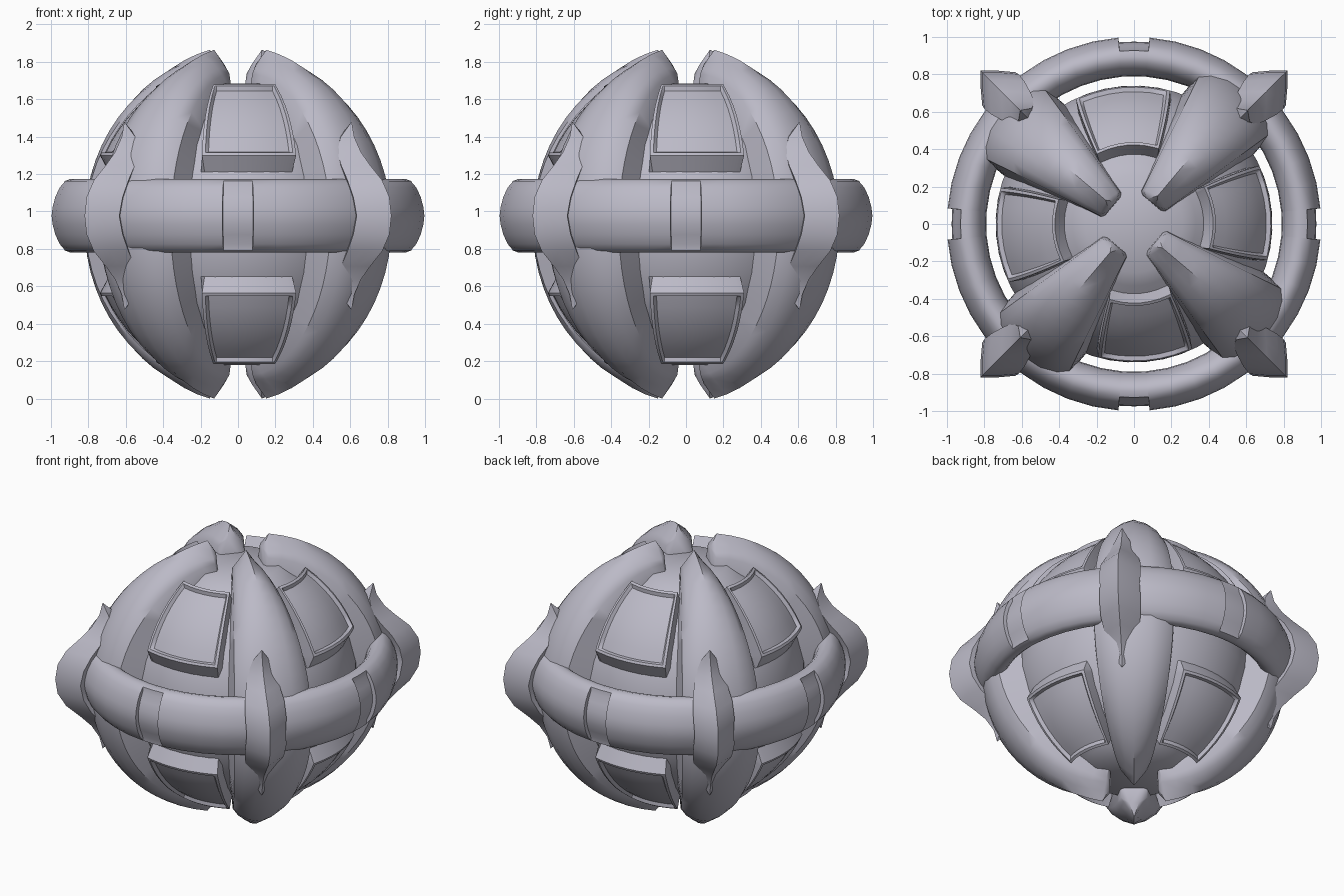
import bpy, bmesh
from math import sin, cos, pi, radians
from mathutils import Vector, Matrix

cube = bpy.data.objects.get("Cube")
if cube:
    bpy.data.objects.remove(cube)

CORE_Z = 0.932      # centre height of core, claws and panels
BAND_Z = 0.977      # centre height of band and clasps
TWIST = 4.9         # degrees the core is turned against the band

metal = bpy.data.materials.new("lavender grey metal")
metal.use_nodes = True
metal.diffuse_color = (0.5, 0.49, 0.57, 1)
metal.node_tree.nodes["Principled BSDF"].inputs["Base Color"].default_value = metal.diffuse_color


def finish(bm, name, angle, z):
    """Turn a bmesh into a smooth shaded object rotated about the vertical."""
    bmesh.ops.remove_doubles(bm, verts=bm.verts, dist=0.0001)
    bmesh.ops.recalc_face_normals(bm, faces=bm.faces)
    mesh = bpy.data.meshes.new(name)
    bm.to_mesh(mesh)
    bm.free()
    mesh.materials.append(metal)
    obj = bpy.data.objects.new(name, mesh)
    bpy.context.collection.objects.link(obj)
    obj.matrix_world = Matrix.Translation((0, 0, z)) @ Matrix.Rotation(radians(angle), 4, "Z")
    bpy.ops.object.select_all(action="DESELECT")
    obj.select_set(True)
    bpy.context.view_layer.objects.active = obj
    bpy.ops.object.shade_smooth_by_angle(angle=radians(38))


def skin(rows, wrap_row=False, wrap_all=False):
    """Bridge rows of points into a quad surface."""
    bm = bmesh.new()
    grid = [[bm.verts.new(p) for p in row] for row in rows]
    pairs = list(zip(grid, grid[1:]))
    if wrap_all:
        pairs.append((grid[-1], grid[0]))
    for a, b in pairs:
        n = len(a)
        for i in range(n if wrap_row else n - 1):
            j = (i + 1) % n
            bm.faces.new((a[i], a[j], b[j], b[i]))
    return bm, grid


def polar(radius, lat, offset=0):
    """Point in the x-z plane at a latitude, pushed sideways along y."""
    return Vector((radius * cos(lat), offset, radius * sin(lat)))


# Core: turned ball with flat poles
half = [(0.0, 0.752), (0.26, 0.752), (0.33, 0.7), (0.42, 0.645), (0.53, 0.55),
        (0.63, 0.42), (0.7, 0.26), (0.74, 0.1)]
outline = half + [(r, -z) for r, z in reversed(half)]
STEPS = 48
rows = [[(r * cos(2 * pi * i / STEPS), r * sin(2 * pi * i / STEPS), z) for i in range(STEPS)]
        for r, z in outline]
bm, grid = skin(rows, wrap_row=True)
finish(bm, "core", TWIST, CORE_Z)


# Raised framed panels on both halves of the core, standing prouder near the pole
def panel(name, angle, side):
    edges = [0.88, 0.93, 1.0, 1.1]
    inner = [-0.6, -0.3, 0, 0.3, 0.6]
    spread = [-e for e in reversed(edges)] + inner + edges
    rows = []
    for v in spread:
        row = []
        reach = -1.32 if v < -1.05 else min(v, 1.05)
        lat = radians(43.5 + 17 * reach)
        for u in spread:
            e = max(abs(u), abs(v))
            radius = 0.73 if e > 1.05 else (0.842 if e > 0.9 else 0.82) + 0.017 * v
            az = radians(u * (21.5 + 1.5 * v))
            p = polar(radius, lat)
            row.append((p.x * cos(az), p.x * sin(az), p.z * side))
        rows.append(row)
    bm, grid = skin(rows)
    finish(bm, name, angle, CORE_Z)


# Claws: tapered ribs from pole to pole, rounded in the middle, ridged at the ends
def claw(name, angle):
    arch = [(-1, 0.70), (-1, 0.855), (-0.8, 0.905), (-0.45, 0.94), (0, 0.953)]
    arch += [(-t, r) for t, r in reversed(arch[:-1])]
    limit, count = 78, 28
    rows = []
    for k in range(count + 1):
        s = -1 + 2 * k / count
        lat = radians(limit * s)
        width = 0.04 + 0.21 * cos(lat)
        ridge = s ** 6
        row = []
        for t, r in arch:
            roof = 0.953 - 0.13 * abs(t)
            row.append(polar(r if r < 0.8 else r + (roof - r) * ridge, lat, t * width))
        rows.append(row)
    bm, grid = skin(rows, wrap_row=True)
    # chisel ends facing the pole
    for ring, side in ((grid[0], -1), (grid[-1], 1)):
        tips = [bm.verts.new((0.15, y, side * 0.855)) for y in (-0.03, 0.03)]
        middle = len(ring) // 2
        for i, (a, b) in enumerate(zip(ring, ring[1:])):
            bm.faces.new((a, b, tips[0] if i < middle else tips[1]))
        bm.faces.new((ring[middle], tips[1], tips[0]))
        bm.faces.new((ring[0], tips[0], tips[1], ring[-1]))
    finish(bm, name, angle, CORE_Z)


# Clasps: leaf shaped hooks gripping the band at the diagonals
def clasp(name, angle):
    leaf = [(0, 1.16, 0.125), (0.1, 1.145, 0.13), (0.19, 1.09, 0.125), (0.27, 1.0, 0.105),
            (0.34, 0.93, 0.085), (0.42, 0.88, 0.05), (0.5, 0.86, 0.002)]
    stations = [(-z, r, w) for z, r, w in reversed(leaf[1:])] + leaf
    rows = []
    for z, r, w in stations:
        side = [(r - 0.5 * w, 0.5 * w, z), (r - 1.1 * w, w, z)]
        rows.append([(r, 0, z)] + side + [(r - 2.3 * w, 0, z)]
                    + [(x, -y, h) for x, y, h in reversed(side)])
    bm, grid = skin(rows, wrap_row=True)
    bm.faces.new(grid[0])
    bm.faces.new(grid[-1])
    finish(bm, name, angle, BAND_Z)


# Band: rounded hoop with a shallow window cut in its outer face at each quarter
def band():
    def section(az, recessed):
        pts = []
        for i in range(20):
            cx, cz = cos(2 * pi * i / 20), sin(2 * pi * i / 20)
            r = 0.895 + 0.105 * cx
            if recessed and cx > 0.5:
                r -= 0.025
            z = 0.197 * abs(cz) ** (1.25 if cx > 0 else 0.9) * (1 if cz > 0 else -1)
            pts.append((r * cos(az), r * sin(az), z))
        return pts

    rows = []
    notch = 4.8
    for quarter in range(4):
        base = 90 * quarter
        for a in (-notch + 0.05, 0, notch - 0.05):
            rows.append(section(radians(base + a), True))
        for k in range(11):
            a = notch + (90 - 2 * notch) * k / 10
            rows.append(section(radians(base + a), False))
    bm, grid = skin(rows, wrap_row=True, wrap_all=True)
    finish(bm, "band", 0, BAND_Z)


band()
for n, place in enumerate(("left", "back", "right", "front")):
    panel(place + "_upper_panel", 90 * n + TWIST, 1)
    panel(place + "_lower_panel", 90 * n + TWIST, -1)
for n, place in enumerate(("back_left", "back_right", "front_right", "front_left")):
    claw(place + "_claw", 45 + 90 * n + TWIST)
    clasp(place + "_clasp", 45 + 90 * n)
